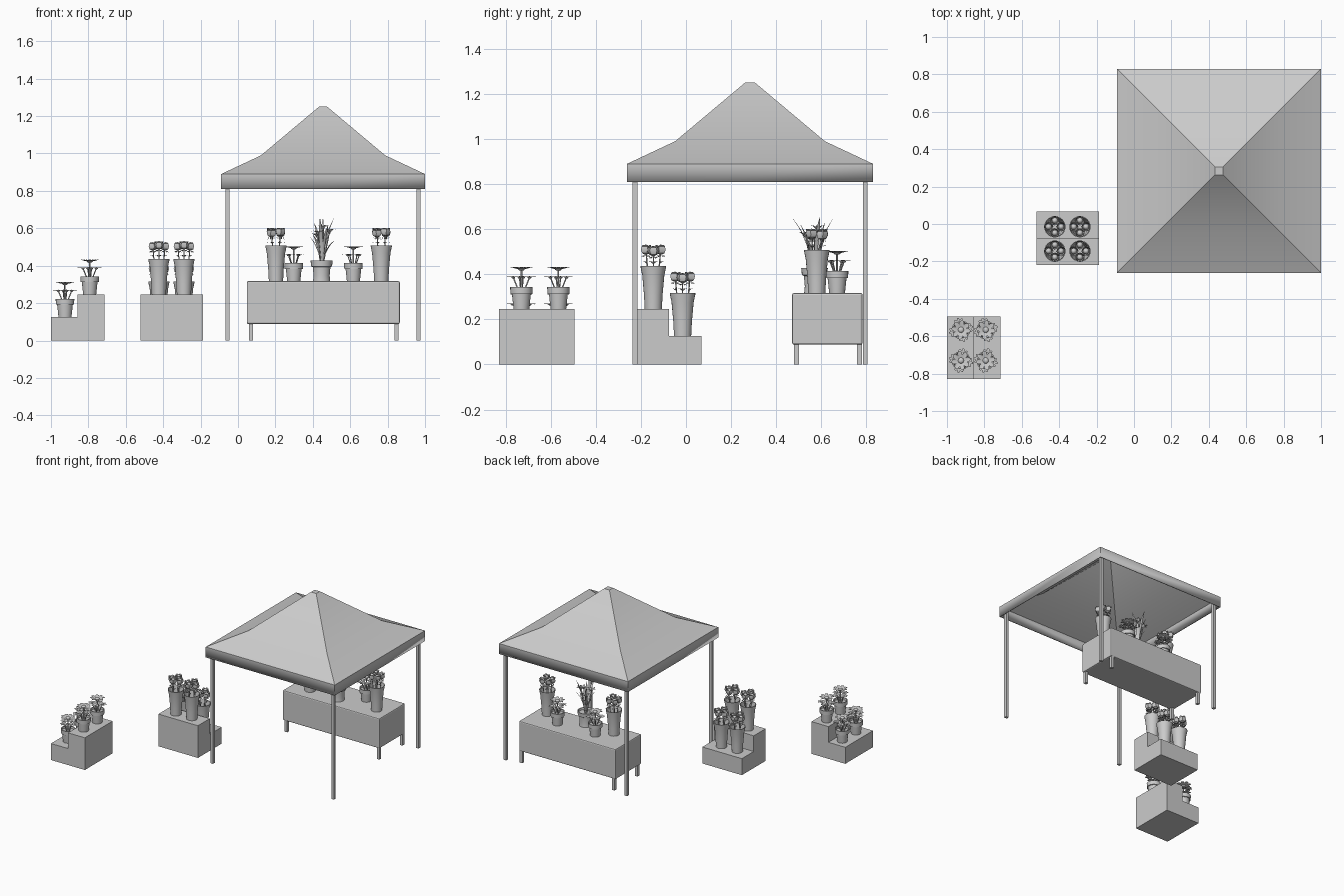
import bpy, bmesh, math
from mathutils import Vector, Matrix

if "Cube" in bpy.data.objects:
    bpy.data.objects.remove(bpy.data.objects["Cube"])


def finish(name, bm, smooth=None, recalc=True):
    if recalc:
        bmesh.ops.recalc_face_normals(bm, faces=bm.faces)
    me = bpy.data.meshes.new(name)
    bm.to_mesh(me)
    bm.free()
    ob = bpy.data.objects.new(name, me)
    bpy.context.collection.objects.link(ob)
    if smooth:
        bpy.ops.object.select_all(action='DESELECT')
        ob.select_set(True)
        bpy.context.view_layer.objects.active = ob
        bpy.ops.object.shade_smooth_by_angle(angle=math.radians(smooth))
    return ob


def box(name, x0, x1, y0, y1, z0, z1):
    bm = bmesh.new()
    m = Matrix.Translation(((x0 + x1) / 2, (y0 + y1) / 2, (z0 + z1) / 2))
    bmesh.ops.create_cube(bm, size=1, matrix=m @ Matrix.Diagonal((x1 - x0, y1 - y0, z1 - z0, 1)))
    return finish(name, bm)


def lathe(name, profile, segs=24):
    bm = bmesh.new()
    vs = [bm.verts.new((r, 0, z)) for r, z in profile]
    es = [bm.edges.new(p) for p in zip(vs, vs[1:])]
    bmesh.ops.spin(bm, geom=vs + es, axis=(0, 0, 1), cent=(0, 0, 0), steps=segs, angle=math.tau)
    bmesh.ops.remove_doubles(bm, verts=bm.verts, dist=1e-5)
    return finish(name, bm, 35)


def stick(bm, a, b, r, sides=6):
    a, b = Vector(a), Vector(b)
    d = b - a
    m = Matrix.Translation((a + b) / 2) @ d.to_track_quat('Z', 'Y').to_matrix().to_4x4()
    bmesh.ops.create_cone(bm, cap_ends=True, segments=sides, radius1=r, radius2=r, depth=d.length, matrix=m)


def ball(bm, c, sx, sz, u=10, v=6):
    bmesh.ops.create_uvsphere(bm, u_segments=u, v_segments=v, radius=1,
                              matrix=Matrix.Translation(c) @ Matrix.Diagonal((sx, sx, sz, 1)))


def blade(bm, origin, ang, pts, fold=0.2):
    """Folded leaf or petal; pts = (outward, up, half width)."""
    d = Vector((math.cos(ang), math.sin(ang), 0))
    s = Vector((-d.y, d.x, 0))
    rows = []
    for r, z, w in pts:
        c = Vector(origin) + d * r + Vector((0, 0, z))
        up = Vector((0, 0, w * fold))
        rows.append([bm.verts.new(c - s * w + up), bm.verts.new(c), bm.verts.new(c + s * w + up)])
    for p, q in zip(rows, rows[1:]):
        for i in (0, 1):
            bm.faces.new((p[i], q[i], q[i + 1], p[i + 1]))


def polar(r, a, z):
    return Vector((r * math.cos(a), r * math.sin(a), z))


def place(protos, spots):
    """Put a group of parts at every (x, y, z, turn)."""
    for n, (x, y, z, t) in enumerate(spots):
        for p in protos:
            ob = p
            if n < len(spots) - 1:
                ob = p.copy()
                bpy.context.collection.objects.link(ob)
            ob.location = (x, y, z)
            ob.rotation_euler.z = t


# Canopy roof with hanging skirt
CX, CY = 0.455, 0.284
bm = bmesh.new()
rings = []
for h, z in [(.545, .81), (.545, .89), (.332, .99), (.022, 1.25)]:
    rings.append([bm.verts.new((CX + h * a, CY + h * b, z)) for a, b in ((-1, -1), (1, -1), (1, 1), (-1, 1))])
for p, q in zip(rings, rings[1:]):
    for i in range(4):
        j = (i + 1) % 4
        bm.faces.new((p[i], p[j], q[j], q[i]))
bm.faces.new(rings[-1])
roof = finish("canopy_roof", bm, 20, recalc=False)
mod = roof.modifiers.new("thickness", 'SOLIDIFY')
mod.thickness, mod.offset = 0.008, -1

# Canopy posts
for a in (-1, 1):
    for b in (-1, 1):
        x, y = CX + a * .511, CY + b * .511
        box("canopy_post", x - .011, x + .011, y - .011, y + .011, 0, .895)

# Table with cloth cover and legs
cloth = box("table_cloth", .047, .865, .471, .783, .088, .317)
bev = cloth.modifiers.new("soft_edges", 'BEVEL')
bev.width, bev.segments = 0.008, 2
for x in (.069, .848):
    for y in (.491, .769):
        box("table_leg", x - .011, x + .011, y - .011, y + .011, 0, .1)


# Two stepped stands
def stand(name, cx, cy, turn):
    bm = bmesh.new()
    prof = [(-.143, 0), (.143, 0), (.143, .246), (0, .246), (0, .126), (-.143, .126)]
    f = bm.faces.new([bm.verts.new((x, -.167, z)) for x, z in prof])
    ext = bmesh.ops.extrude_face_region(bm, geom=[f])
    bmesh.ops.translate(bm, vec=(0, .334, 0), verts=[v for v in ext['geom'] if isinstance(v, bmesh.types.BMVert)])
    ob = finish(name, bm)
    ob.location = (cx, cy, 0)
    ob.rotation_euler.z = turn


stand("step_stand_left", -.857, -.662, 0)
stand("step_stand_middle", -.353, -.075, -math.pi / 2)

# Tall vase with roses
vase = lathe("vase", [(0, 0), (.038, 0), (.041, .06), (.049, .15), (.056, .183), (.057, .19),
                      (.053, .19), (.046, .15), (.036, .03), (0, .03)])
bm = bmesh.new()
for k in range(4):
    a = k * math.pi / 2
    c = polar(.033, a, .258 + .006 * (k % 2))
    stick(bm, polar(.012, a, .03), c, .0028)
    ball(bm, c, .017, .022)
    for i in range(5):
        blade(bm, c, a + i * math.tau / 5,
              [(.002, -.023, .004), (.015, -.016, .013), (.021, 0, .016), (.019, .014, .013), (.024, .02, .006)], 0)
    for i in range(4):
        blade(bm, c, a + .5 + i * math.pi / 2, [(0, -.026, .002), (.014, -.028, .006), (.022, -.034, .001)])
    for i in (-1, 1):
        blade(bm, polar(.027, a, .2), a + i * .9, [(0, 0, .002), (.013, .009, .009), (.03, .008, .001)])
roses = finish("roses", bm, 40, recalc=False)
place([vase, roses], [(x, y, z, 0) for x in (-.423, -.289) for y, z in ((-.145, .246), (-.015, .126))]
      + [(x, .58, .317, math.pi / 4) for x in (.203, .766)])

# Small rimmed pot with daisy
pot = lathe("pot", [(0, 0), (.035, 0), (.042, .066), (.049, .066), (.05, .097), (.044, .097), (.042, .082), (0, .082)])
bm = bmesh.new()
stick(bm, (0, 0, .075), (0, 0, .178), .004)
ball(bm, (0, 0, .178), .016, .009)
for i in range(8):
    a = i * math.tau / 8
    blade(bm, (0, 0, .176), a, [(.008, 0, .004), (.025, .003, .012), (.042, .008, .012), (.052, .008, .003)])
for k in range(4):
    a = .4 + k * math.pi / 2
    c = polar(.037, a, .14)
    stick(bm, polar(.01, a, .075), c, .003)
    ball(bm, c, .009, .006, 8, 4)
    for i in range(7):
        blade(bm, c, a + i * math.tau / 7, [(.004, 0, .003), (.015, .002, .008), (.026, .003, .006), (.03, .001, .001)])
daisy = finish("daisies", bm, 40, recalc=False)
place([pot, daisy], [(x, y, z, y * 3) for x, z in ((-.925, .126), (-.793, .246)) for y in (-.73, -.566)]
      + [(x, .67, .317, x) for x in (.298, .617)])

# Large pot with tall leaves and lilies
big_pot = lathe("large_pot", [(0, 0), (.046, 0), (.043, .03), (.047, .075), (.056, .08), (.059, .11),
                              (.053, .11), (.05, .095), (0, .095)])
bm = bmesh.new()
for deg, r, h, w in [(-95, .1, .335, .009), (85, .085, .335, .009), (20, .07, .335, .009), (130, .06, .31, .009),
                     (-60, .07, .3, .009), (-140, .06, .25, .01), (175, .065, .24, .01), (50, .07, .26, .01),
                     (-20, .075, .22, .01)]:
    blade(bm, (0, 0, .09), math.radians(deg),
          [(.006, 0, w * .6), (r * .25, (h - .09) * .4, w), (r * .6, (h - .09) * .75, w), (r, h - .09, .001)], .5)
for deg, r, z in [(0, .042, .265), (125, .04, .24), (-115, .045, .255), (60, .015, .285)]:
    a = math.radians(deg)
    c = polar(r, a, z)
    stick(bm, polar(.008, a, .09), c, .003)
    ball(bm, c, .006, .012, 8, 4)
    for i in range(6):
        blade(bm, c, a + i * math.tau / 6, [(.002, -.008, .003), (.013, .006, .008), (.025, .014, .006), (.034, .012, .001)])
lily = finish("lilies_and_leaves", bm, 40, recalc=False)
place([big_pot, lily], [(.447, .57, .317, 0)])
